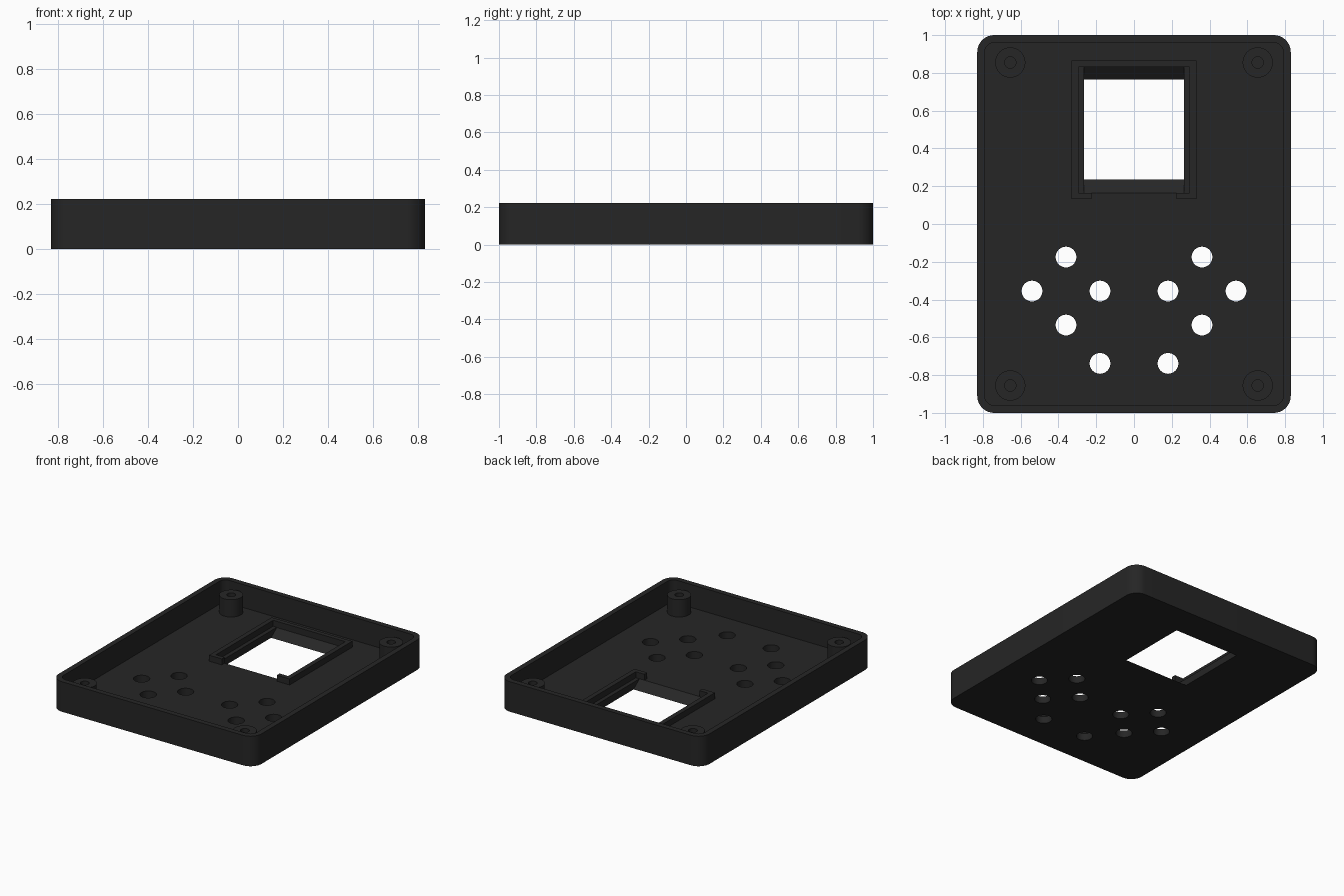
import bpy, bmesh, math
from mathutils import Vector, Matrix

cube = bpy.data.objects.get("Cube")
if cube:
    bpy.data.objects.remove(cube, do_unlink=True)

HEIGHT, FLOOR = 0.222, 0.052

black = bpy.data.materials.new("black plastic")
black.use_nodes = True
colour = (0.019, 0.019, 0.019, 1)
black.diffuse_color = colour
black.node_tree.nodes["Principled BSDF"].inputs["Base Color"].default_value = colour


def finish(bm, name):
    """Turn a bmesh into a named object in the plastic colour."""
    bmesh.ops.recalc_face_normals(bm, faces=bm.faces)
    mesh = bpy.data.meshes.new(name)
    bm.to_mesh(mesh)
    bm.free()
    obj = bpy.data.objects.new(name, mesh)
    bpy.context.collection.objects.link(obj)
    mesh.materials.append(black)
    return obj


def extrude(name, points, offset):
    """Extrude a closed 3D outline along an offset."""
    bm = bmesh.new()
    face = bm.faces.new([bm.verts.new(p) for p in points])
    result = bmesh.ops.extrude_face_region(bm, geom=[face], use_keep_orig=True)
    moved = [v for v in result["geom"] if isinstance(v, bmesh.types.BMVert)]
    bmesh.ops.translate(bm, verts=moved, vec=Vector(offset))
    return finish(bm, name)


def rounded_box(name, hx, hy, radius, z0, z1, steps=10):
    points = []
    for corner, (sx, sy) in enumerate([(1, 1), (-1, 1), (-1, -1), (1, -1)]):
        for i in range(steps + 1):
            a = math.pi / 2 * (corner + i / steps)
            points.append((sx * (hx - radius) + radius * math.cos(a),
                           sy * (hy - radius) + radius * math.sin(a), z0))
    return extrude(name, points, (0, 0, z1 - z0))


def cut(target, cutter):
    cutter.hide_render = True
    mod = target.modifiers.new("cut", "BOOLEAN")
    mod.operation, mod.solver, mod.object = "DIFFERENCE", "EXACT", cutter
    bpy.context.view_layer.objects.active = target
    bpy.ops.object.modifier_apply(modifier=mod.name)
    bpy.data.objects.remove(cutter, do_unlink=True)


def smooth(obj):
    bpy.ops.object.select_all(action="DESELECT")
    obj.select_set(True)
    bpy.context.view_layer.objects.active = obj
    bpy.ops.object.shade_smooth_by_angle(angle=math.radians(30))


# Open tray with rounded corners
tray = rounded_box("case_tray", 0.83, 1.0, 0.09, 0, HEIGHT)
cut(tray, rounded_box("cavity_cutter", 0.79, 0.96, 0.05, FLOOR, HEIGHT + 0.1))

# Screen window, sloped at its front and back edges
slope = 0.07 / FLOOR
z0, z1 = -0.05, 0.1
window = [(-0.265, 0.5 + side * (0.265 + slope * z), z)
          for side, z in [(-1, z0), (1, z0), (1, z1), (-1, z1)]]
cut(tray, extrude("window_cutter", window, (0.53, 0, 0)))

# Round button holes, mirrored left and right
bm = bmesh.new()
for x, y in [(0.36, -0.175), (0.54, -0.355), (0.18, -0.355), (0.36, -0.535), (0.18, -0.738)]:
    for side in (-1, 1):
        bmesh.ops.create_cone(bm, cap_ends=True, segments=32, radius1=0.055, radius2=0.055,
                              depth=0.3, matrix=Matrix.Translation((side * x, y, FLOOR / 2)))
cut(tray, finish(bm, "button_hole_cutter"))
smooth(tray)

# Raised frame around the window, open in the middle of its front side
half = [(0.225, 0.132), (0.33, 0.132), (0.33, 0.865)]
inner = [(0.295, 0.832), (0.295, 0.165), (0.225, 0.165)]
outline = half + [(-x, y) for x, y in reversed(half)]
outline += [(-x, y) for x, y in reversed(inner)] + inner
extrude("screen_frame", [(x, y, FLOOR - 0.004) for x, y in outline], (0, 0, 0.048))

# Hollow screw posts in the four corners
for side, sx in (("left", 1), ("right", -1)):
    for end, sy in (("back", 1), ("front", -1)):
        bm = bmesh.new()
        ring = [bm.verts.new((r, 0, z)) for r, z in
                [(0.08, FLOOR), (0.08, 0.18), (0.03, 0.18), (0.03, FLOOR)]]
        edges = [bm.edges.new(pair) for pair in zip(ring, ring[1:])]
        bmesh.ops.spin(bm, geom=ring + edges, axis=(0, 0, 1), cent=(0, 0, 0),
                       angle=math.tau, steps=32)
        bmesh.ops.remove_doubles(bm, verts=bm.verts, dist=0.0005)
        post = finish(bm, f"{end}_{side}_screw_post")
        post.location = (sx * 0.655, sy * 0.855, 0)
        smooth(post)
